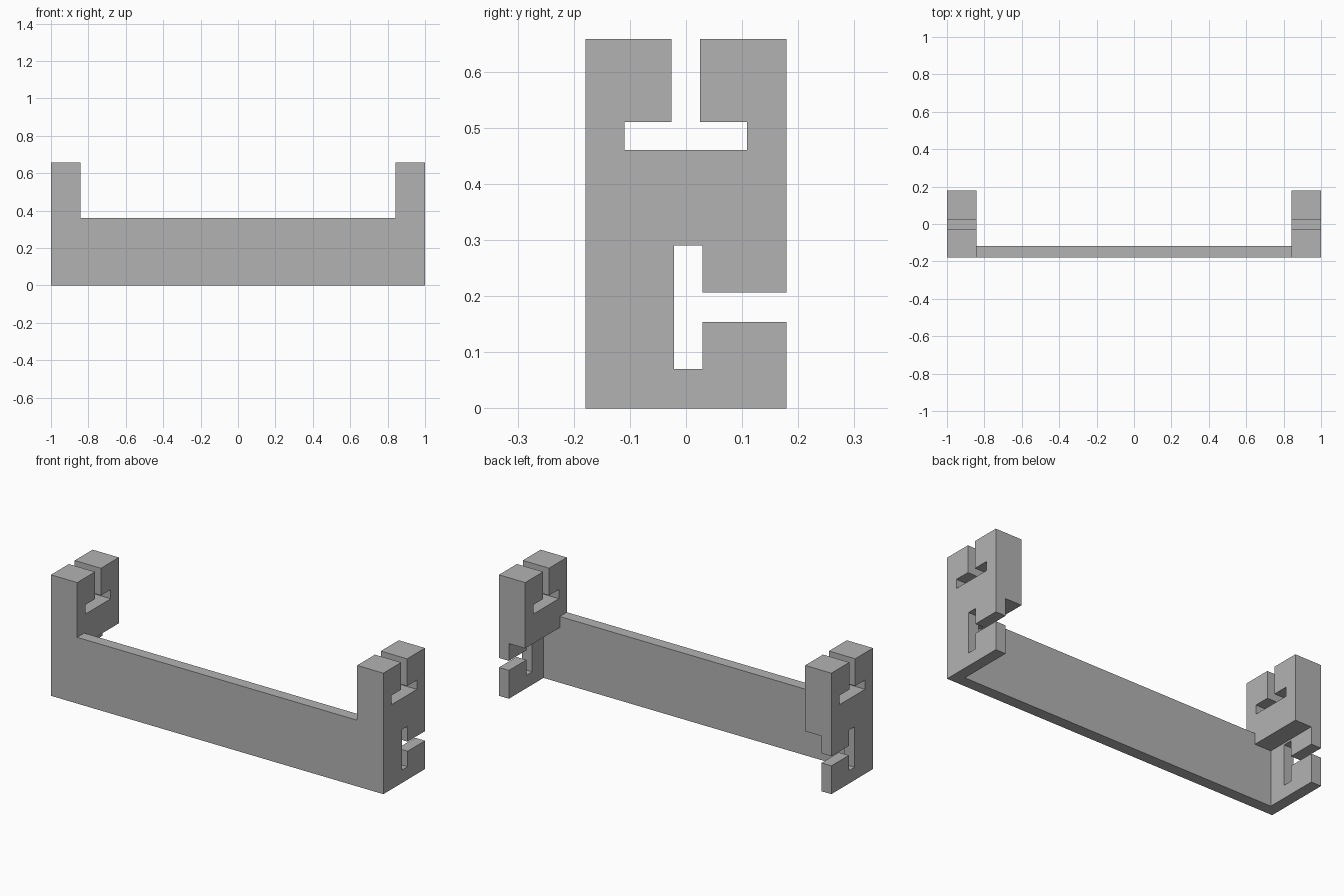
import bpy, bmesh

default = bpy.data.objects.get("Cube")
if default:
    bpy.data.objects.remove(default, do_unlink=True)

END = 1.0          # half length
INNER = 0.842      # inner side of the end blocks
PLATE = 0.94       # inner side of the thin lower plates
DEPTH = 0.179      # half depth
HEIGHT = 0.658
RAIL_BACK = -0.118
RAIL_TOP = 0.36
BLOCK_BOTTOM = 0.30
OUT = 1.2          # overshoot for clean cuts

grey = bpy.data.materials.new("light_grey")
grey.use_nodes = True
colour = (0.45, 0.45, 0.45, 1)
grey.diffuse_color = colour
grey.node_tree.nodes["Principled BSDF"].inputs["Base Color"].default_value = colour


def prism(name, profile, half):
    """Side profile (y, z) extruded along x from -half to half."""
    bm = bmesh.new()
    face = bm.faces.new([bm.verts.new((-half, y, z)) for y, z in profile])
    ext = bmesh.ops.extrude_face_region(bm, geom=[face])
    moved = [v for v in ext["geom"] if isinstance(v, bmesh.types.BMVert)]
    bmesh.ops.translate(bm, verts=moved, vec=(2 * half, 0, 0))
    bmesh.ops.recalc_face_normals(bm, faces=bm.faces)
    mesh = bpy.data.meshes.new(name)
    bm.to_mesh(mesh)
    bm.free()
    mesh.materials.append(grey)
    obj = bpy.data.objects.new(name, mesh)
    bpy.context.scene.collection.objects.link(obj)
    return obj


def rect(y0, y1, z0, z1):
    return [(y0, z0), (y1, z0), (y1, z1), (y0, z1)]


# Solid body: front rail with an end block on each side
body = prism("slotted_rail_bracket", rect(-DEPTH, DEPTH, 0, HEIGHT), END)

cutters = [
    # space between the end blocks, above and behind the rail
    prism("middle_cutter", [(-OUT, RAIL_TOP), (RAIL_BACK, RAIL_TOP), (RAIL_BACK, -OUT),
                            (OUT, -OUT), (OUT, OUT), (-OUT, OUT)], INNER),
    # recess that thins the lower half of each end to a plate
    prism("recess_cutter", rect(RAIL_BACK, OUT, -OUT, BLOCK_BOTTOM), PLATE),
    # upside-down T slot open at the top
    prism("top_slot_cutter", [(-0.11, 0.46), (0.109, 0.46), (0.109, 0.51), (0.025, 0.51),
                              (0.025, OUT), (-0.026, OUT), (-0.026, 0.51), (-0.11, 0.51)], OUT),
    # sideways T slot open at the back
    prism("back_slot_cutter", [(-0.021, 0.07), (0.029, 0.07), (0.029, 0.154), (OUT, 0.154),
                               (OUT, 0.206), (0.029, 0.206), (0.029, 0.29), (-0.021, 0.29)], OUT),
]

for cutter in cutters:
    cutter.hide_render = True
    mod = body.modifiers.new(cutter.name, "BOOLEAN")
    mod.operation = "DIFFERENCE"
    mod.solver = "EXACT"
    mod.object = cutter

# Apply the cuts and discard the cutters
graph = bpy.context.evaluated_depsgraph_get()
result = bpy.data.meshes.new_from_object(body.evaluated_get(graph))
body.modifiers.clear()
body.data = result
for cutter in cutters:
    bpy.data.objects.remove(cutter, do_unlink=True)
